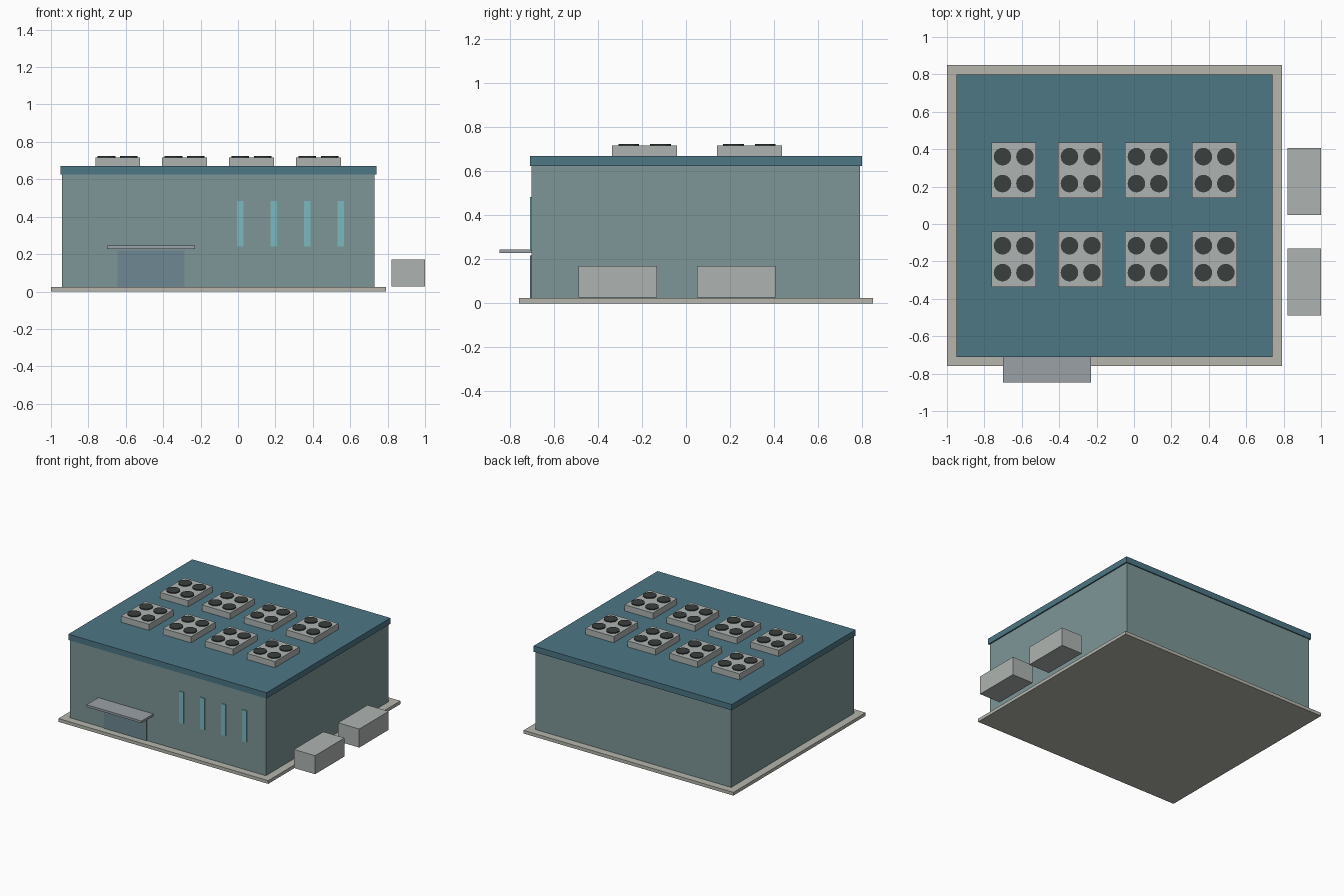
import bpy

if "Cube" in bpy.data.objects:
    bpy.data.objects.remove(bpy.data.objects["Cube"])


def material(name, rgb):
    # sRGB 0-255 to linear
    m = bpy.data.materials.new(name)
    m.diffuse_color = [(c / 255) ** 2.2 for c in rgb] + [1]
    m.use_nodes = True
    m.node_tree.nodes["Principled BSDF"].inputs["Base Color"].default_value = m.diffuse_color
    return m


WALL = material("wall_paint", (124, 148, 150))
ROOF = material("roof_teal", (78, 118, 132))
SLAB = material("concrete", (180, 180, 172))
METAL = material("unit_metal", (172, 178, 175))
CANOPY = material("canopy_metal", (152, 160, 164))
DOOR = material("door_glass", (110, 134, 145))
GLASS = material("window_glass", (122, 183, 190))
FAN = material("fan_dark", (60, 66, 64))


def finish(name, mat):
    ob = bpy.context.object
    ob.name = name
    ob.data.materials.append(mat)
    return ob


def box(name, x, y, z, mat):
    """Box from (min, max) ranges on each axis."""
    bpy.ops.mesh.primitive_cube_add(size=1, location=[sum(r) / 2 for r in (x, y, z)])
    bpy.context.object.scale = [r[1] - r[0] for r in (x, y, z)]
    bpy.ops.object.transform_apply(location=False, rotation=False, scale=True)
    return finish(name, mat)


# Building shell
box("foundation_slab", (-1, 0.79), (-0.76, 0.85), (0, 0.025), SLAB)
box("building_walls", (-0.94, 0.73), (-0.703, 0.792), (0.025, 0.625), WALL)
box("roof", (-0.95, 0.74), (-0.71, 0.80), (0.625, 0.67), ROOF)

# Entrance
box("entrance_door", (-0.645, -0.285), (-0.709, -0.695), (0.025, 0.218), DOOR)
box("entrance_canopy", (-0.70, -0.23), (-0.847, -0.70), (0.228, 0.245), CANOPY)

# Slit windows on the front
for i in range(4):
    x = 0.012 + 0.179 * i
    box(f"window_{i + 1}", (x - 0.018, x + 0.018), (-0.709, -0.695), (0.24, 0.483), GLASS)

# Generators beside the building
for i, y in enumerate((-0.31, 0.228)):
    box(f"generator_{i + 1}", (0.82, 1.0), (y - 0.179, y + 0.179), (0.027, 0.17), METAL)

# Rooftop cooling units, four fans each
for row, y in enumerate((-0.188, 0.288)):
    for col in range(4):
        x = -0.643 + 0.358 * col
        tag = f"{row + 1}_{col + 1}"
        box(f"cooling_unit_{tag}", (x - 0.12, x + 0.12), (y - 0.148, y + 0.148), (0.67, 0.717), METAL)
        for k, (sx, sy) in enumerate(((-1, -1), (1, -1), (-1, 1), (1, 1))):
            bpy.ops.mesh.primitive_cylinder_add(
                vertices=24, radius=0.047, depth=0.009,
                location=(x + sx * 0.06, y + sy * 0.072, 0.7205))
            finish(f"fan_{tag}_{k + 1}", FAN)
            bpy.ops.object.shade_smooth_by_angle()
